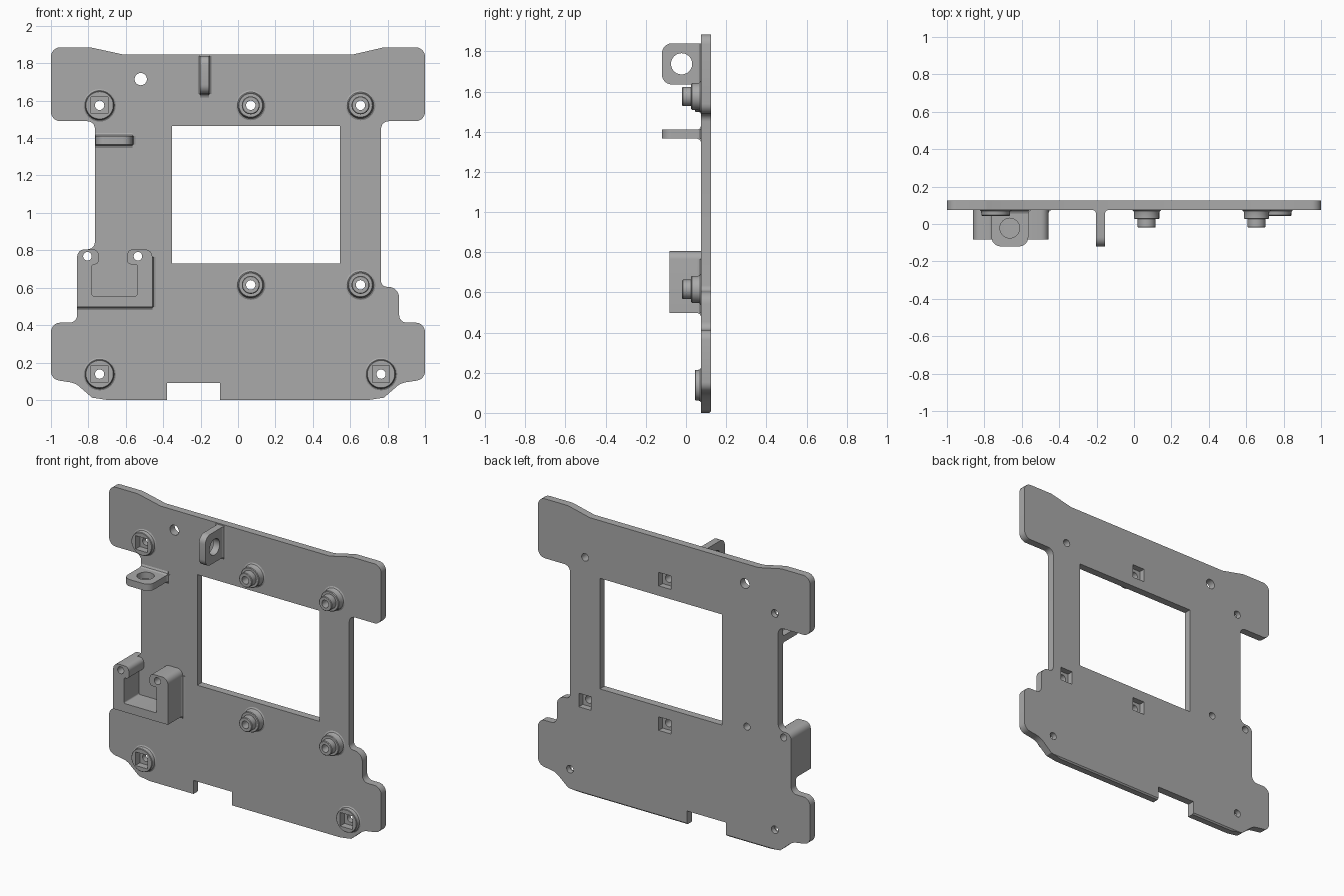
import bpy
import bmesh
import math
from mathutils import Vector

cube = bpy.data.objects.get("Cube")
if cube:
    bpy.data.objects.remove(cube, do_unlink=True)

GREY = (0.4, 0.4, 0.4, 1)
grey = bpy.data.materials.new("plain grey")
grey.use_nodes = True
grey.diffuse_color = GREY
grey.node_tree.nodes["Principled BSDF"].inputs["Base Color"].default_value = GREY

FRONT, BACK, SINK = 0.075, 0.125, 0.08   # plate faces, and depth parts sink into it


def finish(name, bm):
    bmesh.ops.recalc_face_normals(bm, faces=bm.faces)
    mesh = bpy.data.meshes.new(name)
    bm.to_mesh(mesh)
    bm.free()
    mesh.materials.append(grey)
    obj = bpy.data.objects.new(name, mesh)
    bpy.context.collection.objects.link(obj)
    return obj


def rounded(corners, steps=6):
    """Turn (a, b, radius) corners into an outline with arcs."""
    out = []
    for i, (a, b, r) in enumerate(corners):
        p = Vector((a, b))
        if r == 0:
            out.append(p)
            continue
        u = (Vector(corners[i - 1][:2]) - p).normalized()
        v = (Vector(corners[(i + 1) % len(corners)][:2]) - p).normalized()
        half = math.acos(max(-1, min(1, u.dot(v)))) / 2
        centre = p + (u + v).normalized() * r / math.sin(half)
        s = p + u * r / math.tan(half) - centre
        e = p + v * r / math.tan(half) - centre
        start = math.atan2(s.y, s.x)
        turn = math.remainder(math.atan2(e.y, e.x) - start, math.tau)
        for k in range(steps + 1):
            t = start + turn * k / steps
            out.append(centre + Vector((math.cos(t), math.sin(t))) * r)
    return out


def prism(name, outline, d0, d1, axis="y"):
    """Extrude an outline along an axis."""
    place = {"x": lambda p, d: (d, p[0], p[1]),
             "y": lambda p, d: (p[0], d, p[1]),
             "z": lambda p, d: (p[0], p[1], d)}[axis]
    bm = bmesh.new()
    rings = [[bm.verts.new(place(p, d)) for p in outline] for d in (d0, d1)]
    bm.faces.new(rings[0])
    bm.faces.new(rings[1])
    for i in range(len(outline)):
        bm.faces.new((rings[0][i - 1], rings[0][i], rings[1][i], rings[1][i - 1]))
    return finish(name, bm)


def rect(a0, a1, b0, b1):
    return [(a0, b0), (a1, b0), (a1, b1), (a0, b1)]


def circle(a, b, r, n=24):
    return [(a + r * math.cos(math.tau * i / n), b + r * math.sin(math.tau * i / n))
            for i in range(n)]


def cut(target, outline, d0, d1, axis="y"):
    cutter = prism("cutter", outline, d0, d1, axis)
    cutter.hide_render = True
    mod = target.modifiers.new("cut", "BOOLEAN")
    mod.operation = "DIFFERENCE"
    mod.solver = "EXACT"
    mod.object = cutter
    bpy.context.view_layer.objects.active = target
    bpy.ops.object.modifier_apply(modifier=mod.name)
    bpy.data.objects.remove(cutter, do_unlink=True)


def tube(name, x, z, profile, n=32):
    """Spin a closed (radius, y) profile about a front-to-back axis."""
    bm = bmesh.new()
    rings = [[bm.verts.new((px, y, pz)) for px, pz in circle(x, z, r, n)]
             for r, y in profile]
    for j in range(len(rings)):
        for i in range(n):
            bm.faces.new((rings[j - 1][i - 1], rings[j - 1][i], rings[j][i], rings[j][i - 1]))
    return finish(name, bm)


def base_fillet(name, x0, x1, z0, z1, sides):
    """Small concave strips where a part meets the plate."""
    def tri(edge, sign, swap):
        pts = [(edge - sign * .005, SINK), (edge + sign * .018, SINK),
               (edge + sign * .018, FRONT), (edge + sign * .006, FRONT - .006),
               (edge, FRONT - .018), (edge - sign * .005, FRONT - .018)]
        return [(b, a) for a, b in pts] if swap else pts
    if "left" in sides:
        prism(name + "_fillet", tri(x0, -1, False), z0, z1, "z")
    if "right" in sides:
        prism(name + "_fillet", tri(x1, 1, False), z0, z1, "z")
    if "bottom" in sides:
        prism(name + "_fillet", tri(z0, -1, True), x0, x1, "x")
    if "top" in sides:
        prism(name + "_fillet", tri(z1, 1, True), x0, x1, "x")


# Main plate
plate = prism("mounting_plate", rounded([
    (-1, 1.885, .05), (-.79, 1.885, .05), (-.62, 1.848, 0), (.62, 1.848, 0),
    (.78, 1.885, .05), (1, 1.885, .05), (1, 1.49, .05), (.765, 1.49, .04),
    (.765, .605, .03), (.862, .605, .06), (.862, .413, .04), (1, .413, .05),
    (1, .11, .05), (.87, .09, .1), (.78, .012, 0), (.7, 0, 0),
    (-.095, 0, 0), (-.095, .09, 0), (-.38, .09, 0), (-.38, 0, 0),
    (-.7, 0, 0), (-.78, .012, 0), (-.87, .09, .1), (-1, .11, .05),
    (-1, .413, .05), (-.86, .413, .04), (-.86, .805, .04), (-.765, .805, .04),
    (-.765, 1.49, .04), (-1, 1.49, .05)]), FRONT, BACK)
cut(plate, rect(-.352, .545, .73, 1.465), 0, .2)
cut(plate, circle(-.52, 1.715, .033), 0, .2)
cut(plate, [(.107, -.01), (.14, -.01), (.14, .025)], -.9, .9, "x")

# Stepped posts, three with square nut pockets on the back
HOLE = .025
for x, z, pocket in ((.068, 1.575, True), (.655, 1.575, False),
                     (.068, .615, True), (.655, .615, True)):
    tube("stepped_post", x, z, [
        (HOLE, SINK), (.08, SINK), (.08, FRONT), (.071, .07), (.067, .06), (.067, .03),
        (.063, .026), (.048, .026), (.048, -.016), (.044, -.02), (HOLE, -.02)])
    cut(plate, circle(x, z, HOLE), 0, .2)
    if pocket:
        cut(plate, rect(x - .045, x + .045, z - .045, z + .045), .084, .2)

# Low bosses with square nut pockets on the front
for x, z in ((-.74, 1.575), (-.74, .138), (.765, .138)):
    boss = tube("low_boss", x, z, [
        (HOLE, SINK), (.087, SINK), (.087, FRONT), (.079, .07), (.076, .06),
        (.076, .047), (.073, .044), (HOLE, .044)])
    square = rect(x - .045, x + .045, z - .045, z + .045)
    cut(boss, square, 0, .2)
    cut(plate, circle(x, z, HOLE), 0, .2)
    cut(plate, square, 0, .09)

# Upright tab near the top
upright = prism("upright_tab", rounded([
    (SINK, 1.635, 0), (SINK, 1.84, 0), (-.12, 1.84, .05), (-.12, 1.635, .05)]),
    -.202, -.156, "x")
cut(upright, circle(-.022, 1.738, .053), -.3, 0, "x")
base_fillet("upright_tab", -.202, -.156, 1.635, 1.84, ("left", "right", "bottom"))

# Level tab on the side
level = prism("level_tab", rounded([
    (-.762, SINK, 0), (-.565, SINK, 0), (-.565, -.12, .05), (-.762, -.12, .05)]),
    1.365, 1.41, "z")
cut(level, circle(-.664, -.022, .053), 1.3, 1.5, "z")
base_fillet("level_tab", -.762, -.565, 1.365, 1.41, ("right", "top", "bottom"))

# Open-topped bracket
bracket = prism("open_bracket", rounded([
    (-.86, .498, 0), (-.458, .498, 0), (-.458, .805, .04), (-.592, .805, .03),
    (-.592, .725, .02), (-.54, .725, .01), (-.54, .555, .01), (-.78, .555, .01),
    (-.78, .725, .01), (-.745, .725, .02), (-.745, .805, .03), (-.86, .805, .04)]),
    -.082, SINK)
base_fillet("open_bracket", -.86, -.458, .498, .765, ("right", "bottom"))
for x in (-.805, -.535):
    for part in (bracket, plate):
        cut(part, circle(x, .768, .023), -.2, .2)

# Smooth curved walls, keep edges crisp
bpy.ops.object.select_all(action="DESELECT")
for obj in bpy.context.scene.objects:
    if obj.type == "MESH":
        obj.select_set(True)
        bpy.context.view_layer.objects.active = obj
bpy.ops.object.shade_smooth_by_angle(angle=math.radians(30))
